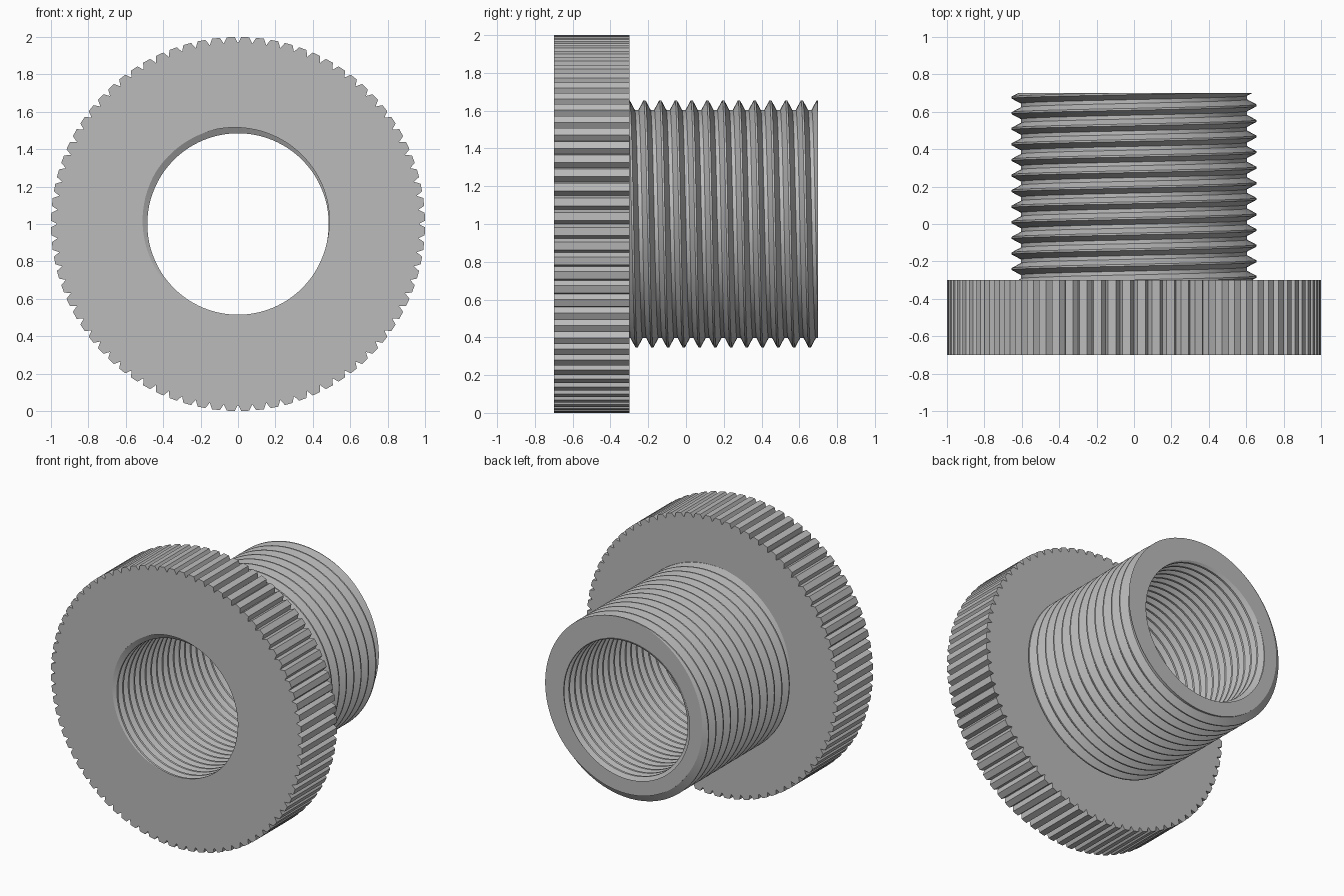
import bpy, bmesh
from math import sin, cos, pi, tau, floor, ceil

cube = bpy.data.objects.get("Cube")
if cube:
    bpy.data.objects.remove(cube, do_unlink=True)

FRONT, STEP, BACK = -0.7, -0.3, 0.7   # front face, flange back, stem end
SEGMENTS = 90
TEETH = 80


def polar(radius, angle, y):
    return (radius * cos(angle), y, radius * sin(angle))


def thread_mesh(profile, pitch, offset, low, high):
    """Right-handed helical thread along y, trimmed flat at both ends."""
    bm = bmesh.new()
    first = floor((low - offset) / pitch) - 2
    turns = ceil((high - low) / pitch) + 4
    previous = None
    for s in range(turns * SEGMENTS + 1):
        angle = -tau * (s % SEGMENTS) / SEGMENTS
        y = offset + pitch * (first + s / SEGMENTS)
        row = [bm.verts.new(polar(r, angle, y + t * pitch)) for t, r in profile]
        if previous:
            for i in range(len(row) - 1):
                bm.faces.new((previous[i], previous[i + 1], row[i + 1], row[i]))
        previous = row
    bmesh.ops.remove_doubles(bm, verts=bm.verts[:], dist=1e-5)
    for y, direction in ((low, -1), (high, 1)):
        bmesh.ops.bisect_plane(bm, geom=bm.verts[:] + bm.edges[:] + bm.faces[:],
                               dist=1e-4, plane_co=(0, y, 0),
                               plane_no=(0, direction, 0), clear_outer=True)
        for v in bm.verts:
            if abs(v.co.y - y) < 2e-4:
                v.co.y = y
    bmesh.ops.remove_doubles(bm, verts=bm.verts[:], dist=1e-5)
    mesh = bpy.data.meshes.new("thread")
    bm.to_mesh(mesh)
    bm.free()
    return mesh


def cap(bm, y):
    """Fill the flat ring between the two open loops at this depth."""
    edges = [e for e in bm.edges if e.is_boundary
             and all(abs(v.co.y - y) < 1e-5 for v in e.verts)]
    bmesh.ops.triangle_fill(bm, edges=edges, use_beauty=True, normal=(0, -1, 0))


bm = bmesh.new()

# Outer thread on the stem and inner thread through the whole bore
outer = [(-0.5, 0.605), (-0.38, 0.605), (-0.06, 0.655),
         (0.06, 0.655), (0.38, 0.605), (0.5, 0.605)]
inner = [(-0.5, 0.485), (-0.38, 0.485), (-0.06, 0.52),
         (0.06, 0.52), (0.38, 0.485), (0.5, 0.485)]
inner_pitch = 0.064
for mesh in (thread_mesh(outer, 1 / 12, -0.199, STEP, BACK),
             thread_mesh(inner, inner_pitch, FRONT + inner_pitch * 0.35, FRONT, BACK)):
    bm.from_mesh(mesh)
    bpy.data.meshes.remove(mesh)

# Knurled flange rim: flat lands with V notches
outline = []
for i in range(TEETH):
    for t, radius in ((-0.23, 1.0), (0, 0.967), (0.23, 1.0)):
        outline.append((radius, pi / 2 + tau * (i + t) / TEETH))
rims = [[bm.verts.new(polar(r, a, y)) for r, a in outline] for y in (FRONT, STEP)]
for i in range(len(outline)):
    j = (i + 1) % len(outline)
    bm.faces.new((rims[0][i], rims[0][j], rims[1][j], rims[1][i]))

# Flat faces: flange front, flange shoulder, stem end
for y in (FRONT, STEP, BACK):
    cap(bm, y)
bmesh.ops.recalc_face_normals(bm, faces=bm.faces[:])
for v in bm.verts:
    v.co.z += 1

mesh = bpy.data.meshes.new("knurled_threaded_bushing")
bm.to_mesh(mesh)
bm.free()
bushing = bpy.data.objects.new("knurled_threaded_bushing", mesh)
bpy.context.scene.collection.objects.link(bushing)

grey = bpy.data.materials.new("plain_grey")
grey.use_nodes = True
colour = (0.5, 0.5, 0.5, 1)
grey.diffuse_color = colour
grey.node_tree.nodes["Principled BSDF"].inputs["Base Color"].default_value = colour
mesh.materials.append(grey)

bpy.ops.object.select_all(action='DESELECT')
bushing.select_set(True)
bpy.context.view_layer.objects.active = bushing
bpy.ops.object.shade_smooth_by_angle(angle=pi / 9)
